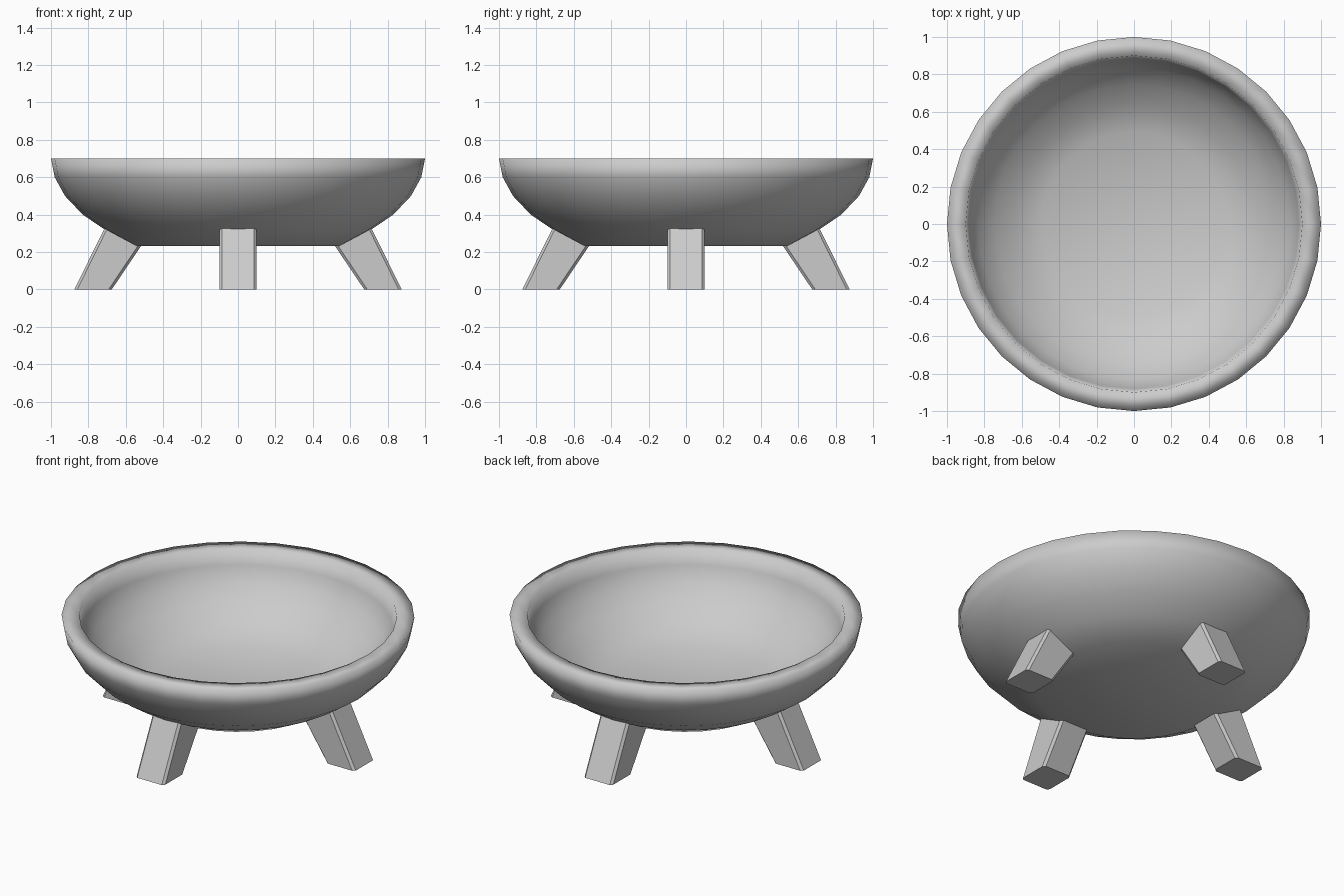
import bpy, bmesh, math
from mathutils import Matrix

if "Cube" in bpy.data.objects:
    bpy.data.objects.remove(bpy.data.objects["Cube"])


def finish(bm, name, smooth):
    bmesh.ops.recalc_face_normals(bm, faces=bm.faces)
    for f in bm.faces:
        f.smooth = smooth
    me = bpy.data.meshes.new(name)
    bm.to_mesh(me)
    bm.free()
    ob = bpy.data.objects.new(name, me)
    bpy.context.collection.objects.link(ob)
    return ob


# Bowl: thick-walled dish, lathed in 32 steps
outer = [(0, 0.232), (0.55, 0.232), (0.705, 0.315), (0.83, 0.40), (0.925, 0.50),
         (0.98, 0.60), (1.0, 0.70)]
# inner wall is the outer one shrunk towards the middle of the rim
inner = [(r * 0.9, 0.70 - (0.70 - z) * 0.9) for r, z in reversed(outer)]
bm = bmesh.new()
vs = [bm.verts.new((r, 0, z)) for r, z in outer + inner]
edges = [bm.edges.new(p) for p in zip(vs, vs[1:])]
bmesh.ops.spin(bm, geom=vs + edges, cent=(0, 0, 0), axis=(0, 0, 1),
               angle=math.tau, steps=32)
bmesh.ops.remove_doubles(bm, verts=bm.verts, dist=0.0005)
finish(bm, "bowl", True)


# Legs: splayed blocks with chamfered long edges, buried in the bowl wall
def leg(name, angle):
    side = [(0.675, 0), (0.875, 0), (0.705, 0.345), (0.50, 0.26)]
    bm = bmesh.new()
    front = [bm.verts.new((x, -0.099, z)) for x, z in side]
    back = [bm.verts.new((x, 0.099, z)) for x, z in side]
    bm.faces.new(front)
    bm.faces.new(back[::-1])
    for i in range(4):
        j = (i + 1) % 4
        bm.faces.new((front[j], front[i], back[i], back[j]))
    long_edges = [bm.edges.get((row[a], row[b]))
                  for row in (front, back) for a, b in ((1, 2), (3, 0))]
    bmesh.ops.bevel(bm, geom=long_edges, offset=0.014, segments=1, affect='EDGES')
    bmesh.ops.rotate(bm, verts=bm.verts, cent=(0, 0, 0),
                     matrix=Matrix.Rotation(angle, 3, 'Z'))
    finish(bm, name, False)


for i, name in enumerate(("right_leg", "back_leg", "left_leg", "front_leg")):
    leg(name, i * math.pi / 2)
